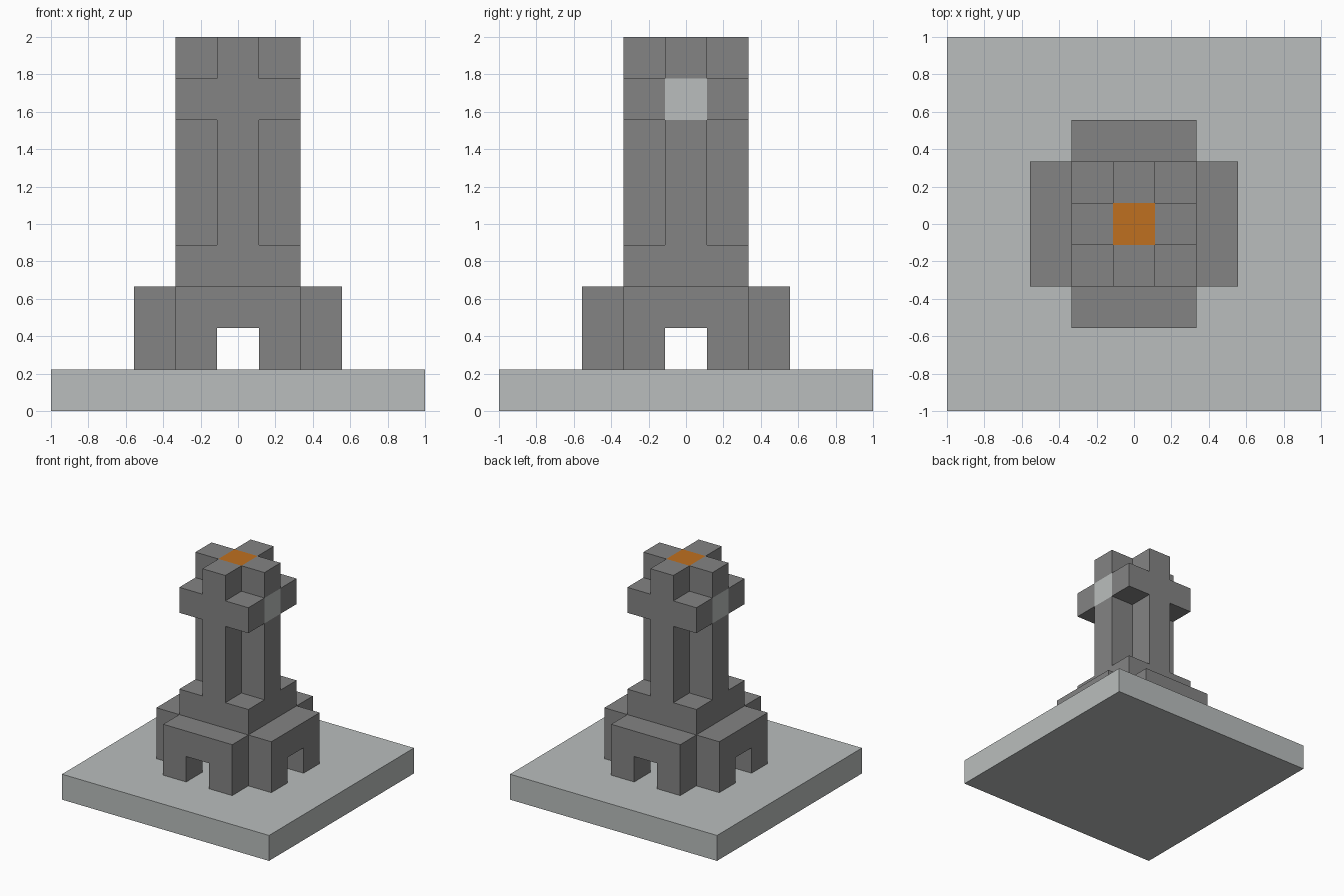
import bpy

U = 2 / 9  # one block


def material(name, color):
    mat = bpy.data.materials.new(name)
    mat.use_nodes = True
    mat.diffuse_color = (*color, 1)
    mat.node_tree.nodes["Principled BSDF"].inputs["Base Color"].default_value = (*color, 1)
    return mat


stone = material("dark stone", (0.23, 0.23, 0.23))
pale = material("pale stone", (0.49, 0.515, 0.51))
ember = material("orange glow", (0.52, 0.16, 0.014))


def prism(name, outline, bottom, top, mat):
    """Extrude a counter-clockwise outline, measured in blocks."""
    n = len(outline)
    verts = [(x * U, y * U, z * U) for z in (bottom, top) for x, y in outline]
    faces = [list(range(n))[::-1], list(range(n, 2 * n))]
    faces += [[i, (i + 1) % n, n + (i + 1) % n, n + i] for i in range(n)]
    mesh = bpy.data.meshes.new(name)
    mesh.from_pydata(verts, [], faces)
    mesh.materials.append(mat)
    obj = bpy.data.objects.new(name, mesh)
    bpy.context.collection.objects.link(obj)
    return obj


def box(name, center, size, bottom, top, mat):
    (x, y), (w, d) = center, (size[0] / 2, size[1] / 2)
    outline = [(x - w, y - d), (x + w, y - d), (x + w, y + d), (x - w, y + d)]
    return prism(name, outline, bottom, top, mat)


def cross(name, half, reach, bottom, top, mat):
    """Plus-shaped prism: arms of the given half width and reach."""
    arm = [(half, -half), (reach, -half), (reach, half)]
    outline = []
    for _ in range(4):
        outline += arm
        arm = [(-y, x) for x, y in arm]
    return prism(name, outline, bottom, top, mat)


old = bpy.data.objects.get("Cube")
if old:
    bpy.data.objects.remove(old)

# Base slab
box("base_slab", (0, 0), (9, 9), 0, 1, pale)

# Feet on each side of the four doorways, and the block above them
for s in (-1, 1):
    for t in (-1, 1):
        box("foot_y", (s, 2 * t), (1, 1), 1, 2, stone)
        box("foot_x", (2 * t, s), (1, 1), 1, 2, stone)
cross("lower_tier", 1.5, 2.5, 2, 3, stone)

# Plinth and ribbed shaft
box("plinth", (0, 0), (3, 3), 3, 4, stone)
cross("shaft", 0.5, 1.5, 4, 7, stone)

# Collar with a pale window block on each side
box("collar_core", (0, 0), (1, 1), 7, 8, stone)
for s in (-1, 1):
    box("collar_bar", (0, s), (3, 1), 7, 8, stone)
    box("window", (s, 0), (1, 1), 7, 8, pale)

# Crown of four arms around the glowing centre
for s in (-1, 1):
    box("crown_arm_x", (s, 0), (1, 1), 8, 9, stone)
    box("crown_arm_y", (0, s), (1, 1), 8, 9, stone)
box("glowing_core", (0, 0), (1, 1), 8, 9, ember)
